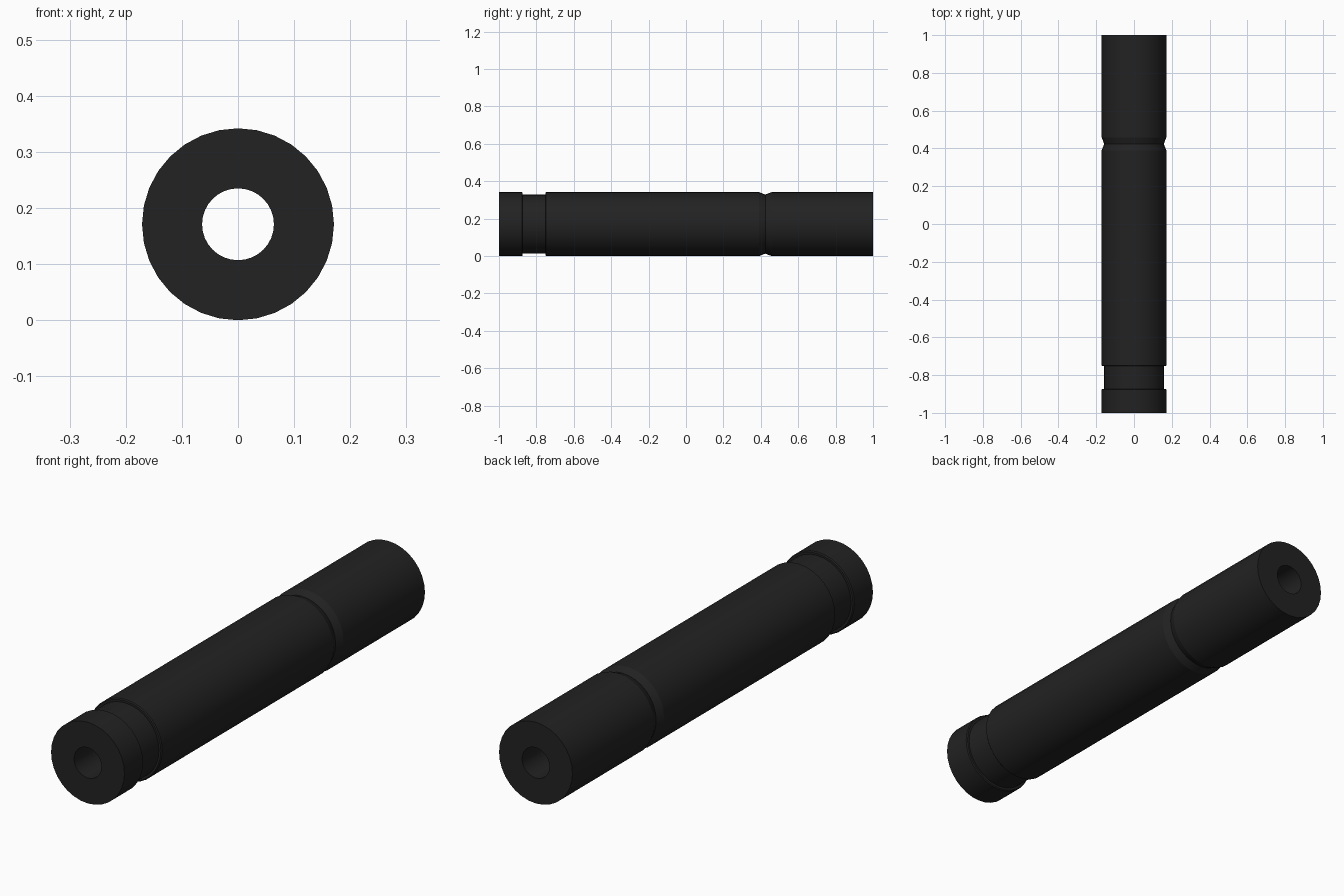
import bpy, bmesh, math

if "Cube" in bpy.data.objects:
    bpy.data.objects.remove(bpy.data.objects["Cube"])

SIDES = 32
R, GROOVE, BORE = 0.171, 0.158, 0.064

black = bpy.data.materials.new("matte_black")
black.diffuse_color = (0.016, 0.016, 0.016, 1)
black.use_nodes = True
black.node_tree.nodes["Principled BSDF"].inputs["Base Color"].default_value = black.diffuse_color

# Closed profile (y along the axis, radius): outer wall with a band groove
# near the front, a V notch towards the back, and a straight through bore
profile = [
    (-1.0, R), (-0.877, R), (-0.873, R - 0.004), (-0.873, GROOVE),
    (-0.752, GROOVE), (-0.752, R - 0.004), (-0.748, R),
    (0.39, R), (0.424, GROOVE), (0.458, R), (1.0, R),
    (1.0, BORE), (-1.0, BORE),
]

# Revolve the profile around the y axis
bm = bmesh.new()
rings = []
for i in range(SIDES):
    a = 2 * math.pi * i / SIDES
    rings.append([bm.verts.new((r * math.cos(a), y, R + r * math.sin(a)))
                  for y, r in profile])
n = len(profile)
for i in range(SIDES):
    p, q = rings[i], rings[(i + 1) % SIDES]
    for j in range(n):
        k = (j + 1) % n
        bm.faces.new((p[j], p[k], q[k], q[j]))
bmesh.ops.recalc_face_normals(bm, faces=bm.faces)

mesh = bpy.data.meshes.new("grooved_tube")
bm.to_mesh(mesh)
bm.free()
mesh.materials.append(black)
tube = bpy.data.objects.new("grooved_tube", mesh)
bpy.context.collection.objects.link(tube)

# Smooth round walls, crisp rims and grooves
bpy.context.view_layer.objects.active = tube
tube.select_set(True)
bpy.ops.object.shade_smooth_by_angle(angle=math.radians(20))
